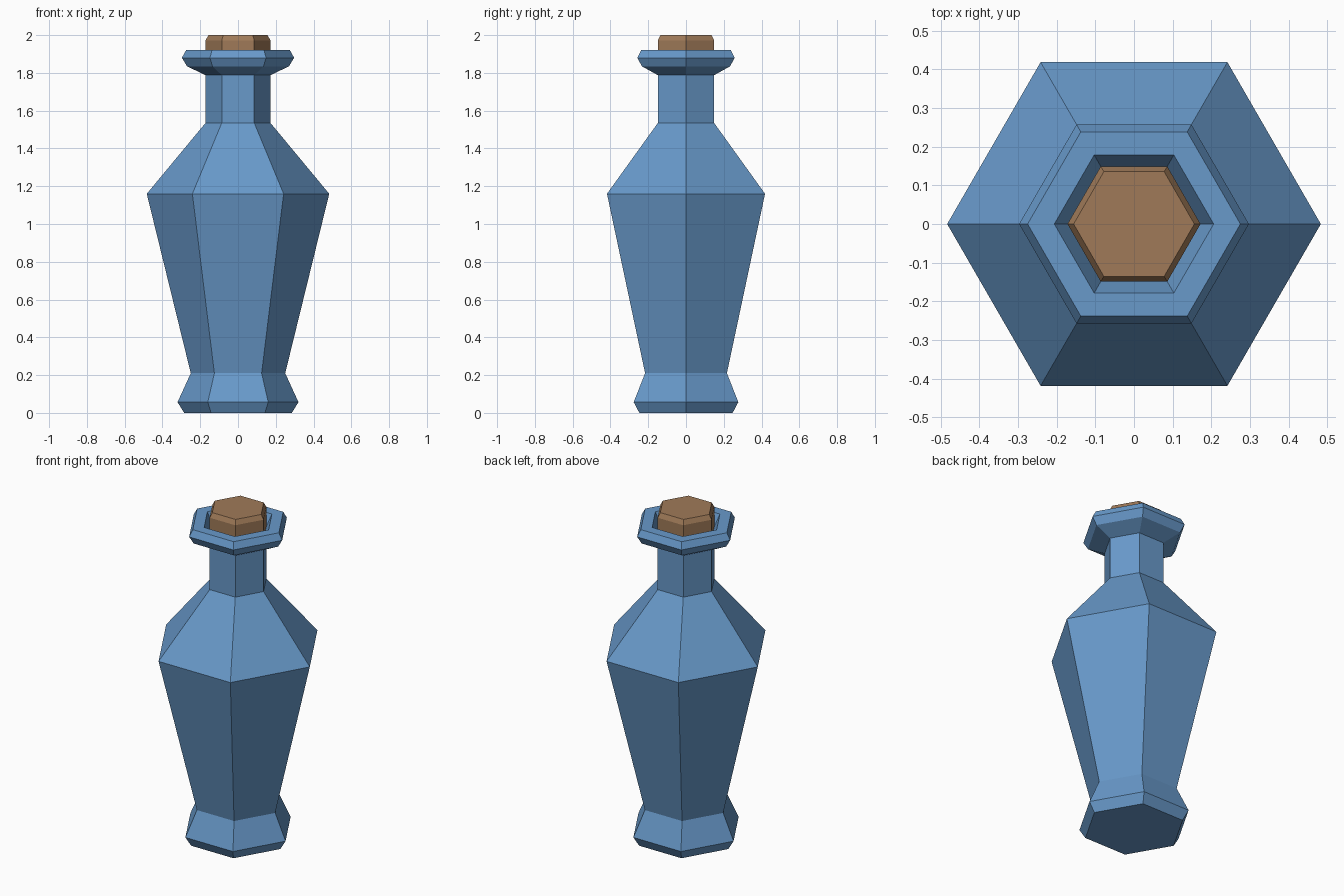
import bpy, bmesh, math

if "Cube" in bpy.data.objects:
    bpy.data.objects.remove(bpy.data.objects["Cube"])

SIDES = 6

def material(name, rgb):
    m = bpy.data.materials.new(name)
    m.diffuse_color = (*rgb, 1.0)
    m.use_nodes = True
    m.node_tree.nodes["Principled BSDF"].inputs["Base Color"].default_value = m.diffuse_color
    return m

def lathe(name, profile, mat, cap_bottom=True, cap_top=True):
    """Stack hexagonal rings from (radius, height) pairs, corners on the x axis."""
    bm = bmesh.new()
    rings = []
    for r, z in profile:
        rings.append([bm.verts.new((r * math.cos(2 * math.pi * i / SIDES),
                                    r * math.sin(2 * math.pi * i / SIDES), z))
                      for i in range(SIDES)])
    for a, b in zip(rings, rings[1:]):
        for i in range(SIDES):
            j = (i + 1) % SIDES
            bm.faces.new((a[i], a[j], b[j], b[i]))
    if cap_bottom:
        bm.faces.new(rings[0][::-1])
    if cap_top:
        bm.faces.new(rings[-1])
    mesh = bpy.data.meshes.new(name)
    bm.to_mesh(mesh)
    bm.free()
    mesh.materials.append(mat)
    obj = bpy.data.objects.new(name, mesh)
    bpy.context.collection.objects.link(obj)
    return obj

blue = material("blue_glass", (0.138, 0.319, 0.591))
brown = material("brown_cork", (0.35, 0.195, 0.098))

# Bottle: foot, tapered body, shoulder, neck, lip and sloped mouth
lathe("bottle", [
    (0.285, 0.0), (0.32, 0.057), (0.25, 0.21), (0.483, 1.16),
    (0.172, 1.535), (0.172, 1.788), (0.27, 1.835), (0.297, 1.88),
    (0.275, 1.92), (0.206, 1.92), (0.172, 1.85)], blue)

# Cork with bevelled top, seated in the mouth
lathe("cork", [(0.172, 1.85), (0.172, 1.972), (0.156, 2.0)], brown, cap_bottom=False)
